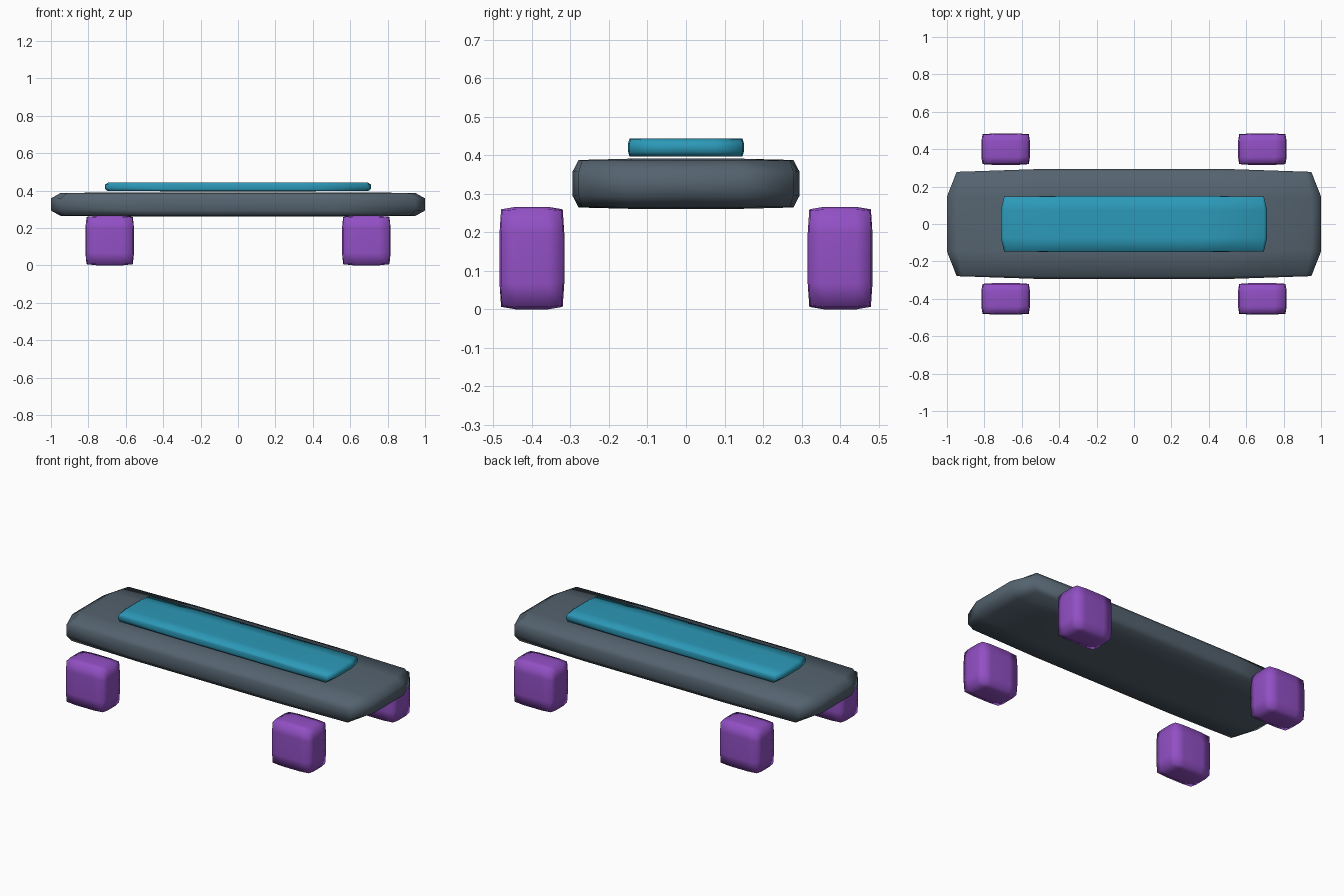
import bpy, bmesh
from mathutils import Vector

if "Cube" in bpy.data.objects:
    bpy.data.objects.remove(bpy.data.objects["Cube"])


def material(name, color):
    m = bpy.data.materials.new(name)
    m.diffuse_color = color
    m.use_nodes = True
    m.node_tree.nodes["Principled BSDF"].inputs["Base Color"].default_value = m.diffuse_color
    return m


def soft_block(name, center, half, power, mat=None):
    """Cube with a 4x4 grid per side, pulled onto a superellipsoid."""
    bm = bmesh.new()
    bmesh.ops.create_cube(bm, size=2)
    bmesh.ops.subdivide_edges(bm, edges=bm.edges[:], cuts=3, use_grid_fill=True)
    for v in bm.verts:
        norm = sum(abs(c) ** power for c in v.co) ** (1 / power)
        v.co = Vector(c / norm * h for c, h in zip(v.co, half))
    for f in bm.faces:
        f.smooth = True
    bmesh.ops.recalc_face_normals(bm, faces=bm.faces[:])
    mesh = bpy.data.meshes.new(name)
    bm.to_mesh(mesh)
    bm.free()
    ob = bpy.data.objects.new(name, mesh)
    ob.location = center
    bpy.context.collection.objects.link(ob)
    if mat:
        mesh.materials.append(mat)
    return ob


slate = material("slate", (0.09, 0.125, 0.16, 1))
teal = material("teal", (0.025, 0.32, 0.48, 1))
purple = material("purple", (0.29, 0.08, 0.56, 1))

# Board and its raised grip panel
soft_block("deck", (0, 0, 0.326), (1.0, 0.294, 0.065), 13, slate)
soft_block("grip_panel", (0, 0, 0.42), (0.711, 0.15, 0.0235), 30, teal)

# Four block wheels
for sx, end in ((-1, "left"), (1, "right")):
    for sy, side in ((-1, "front"), (1, "back")):
        soft_block(f"{side}_{end}_wheel", (sx * 0.686, sy * 0.4, 0.133),
                   (0.13, 0.084, 0.133), 14, purple)
